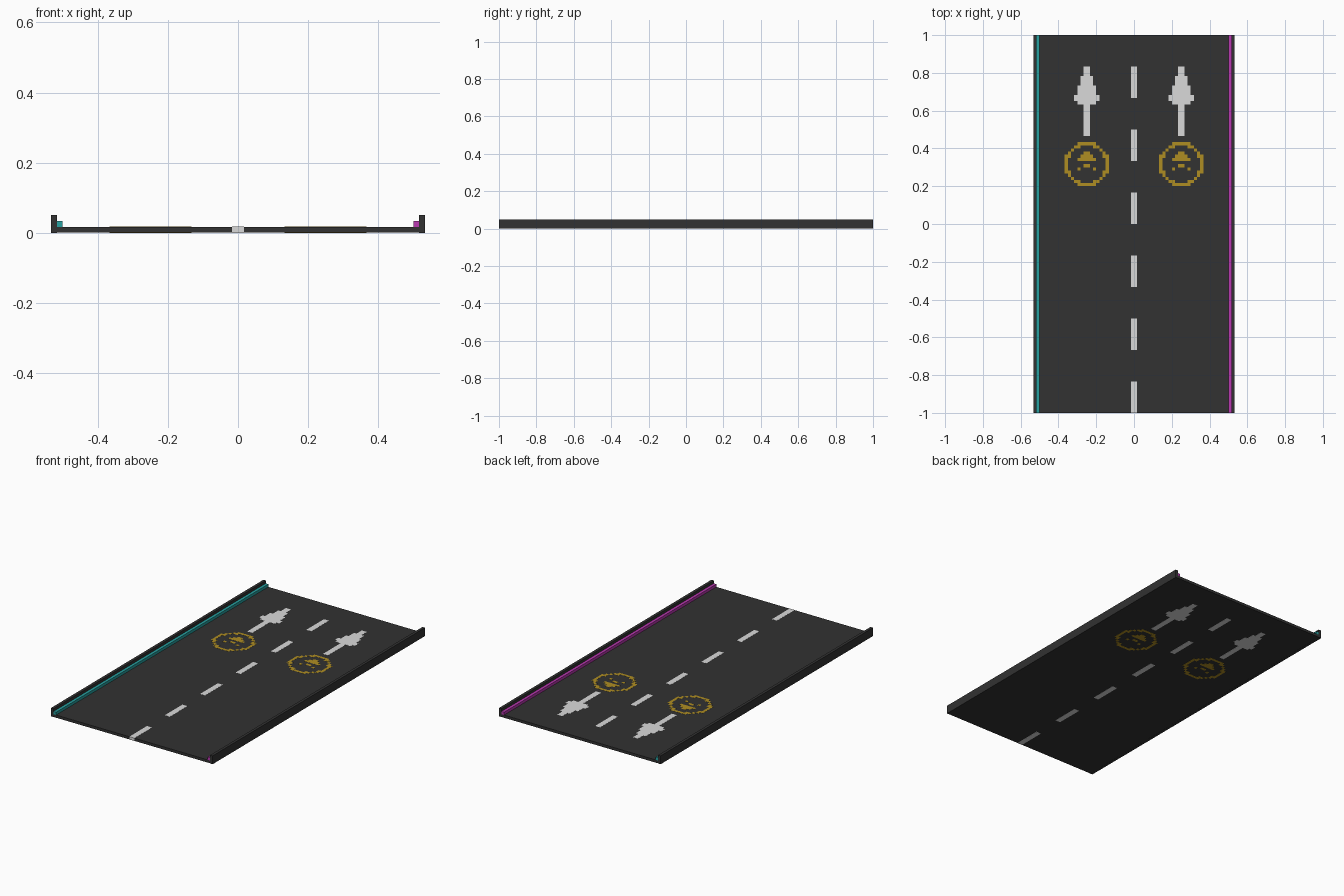
import bpy, bmesh, math

if "Cube" in bpy.data.objects:
    bpy.data.objects.remove(bpy.data.objects["Cube"])

V = 1 / 60      # one block of the model's grid
E = 0.03        # tiny overlap so inlays show on both faces of the slab


def material(name, rgb):
    m = bpy.data.materials.new(name)
    m.diffuse_color = (*rgb, 1)
    m.use_nodes = True
    m.node_tree.nodes["Principled BSDF"].inputs["Base Color"].default_value = m.diffuse_color
    return m


asphalt = material("asphalt_black", (0.032, 0.032, 0.032))
white = material("marking_white", (0.70, 0.70, 0.70))
yellow = material("symbol_yellow", (0.43, 0.27, 0.016))
cyan = material("light_cyan", (0.021, 0.36, 0.36))
magenta = material("light_magenta", (0.49, 0.04, 0.44))


def boxes(name, mat, items):
    """One object from boxes (x0, x1, y0, y1, z0, z1) in grid blocks."""
    bm = bmesh.new()
    for x0, x1, y0, y1, z0, z1 in items:
        cube = bmesh.ops.create_cube(bm, size=1)["verts"]
        for v in cube:
            v.co.x = (x0 if v.co.x < 0 else x1) * V
            v.co.y = (y0 if v.co.y < 0 else y1) * V
            v.co.z = (z0 if v.co.z < 0 else z1) * V
    me = bpy.data.meshes.new(name)
    bm.to_mesh(me)
    bm.free()
    me.materials.append(mat)
    ob = bpy.data.objects.new(name, me)
    bpy.context.collection.objects.link(ob)
    return ob


def inlay(x0, x1, y0, y1):
    """Marking that runs through the thin slab."""
    return (x0, x1, y0, y1, 0, 1 + E)


# Road slab
boxes("road_slab", asphalt, [(-32, 32, -60 + E, 60, E, 1)])

# Kerbs and light strips along both edges
for side, s, glow in (("left", -1, cyan), ("right", 1, magenta)):
    a, b = sorted((31 * s, 32 * s))
    boxes(side + "_kerb", asphalt, [(a, b, -60, 60, 0, 3)])
    a, b = sorted((30 * s, 31 * s))
    boxes(side + "_light_strip", glow, [(a, b, -60, 60, 1, 2)])

# Dashed centre line
boxes("centre_dashes", white,
      [inlay(-1, 1, y, y + 10) for y in range(-60, 60, 20)])

# Half widths of the arrow head, bottom row to top row
HEAD = [3, 4, 4, 3, 3, 3, 2, 2, 2, 1, 1, 1]

for side, cx in (("left", -15), ("right", 15)):
    # Lane arrow: shaft and stepped head
    arrow = [inlay(cx - 1, cx + 1, 28, 38)]
    arrow += [inlay(cx - h, cx + h, 38 + i, 39 + i) for i, h in enumerate(HEAD)]
    boxes(side + "_lane_arrow", white, arrow)

    # Round symbol: ring of blocks around a small chevron sign
    cy = 19
    ring = [inlay(cx + i, cx + i + 1, cy + j, cy + j + 1)
            for i in range(-7, 7) for j in range(-7, 7)
            if 5.9 < math.hypot(i + 0.5, j + 0.5) < 7.0]
    boxes(side + "_symbol_ring", yellow, ring)
    sign = [inlay(cx - h, cx + h, cy + j, cy + j + 1)
            for j, h in ((3, 1), (2, 2), (1, 3))]
    sign += [inlay(cx - 1, cx + 1, cy - 1, cy)]
    sign += [inlay(cx + x, cx + x + 1, cy - 2, cy - 1) for x in (-3, 2)]
    boxes(side + "_symbol_sign", yellow, sign)
